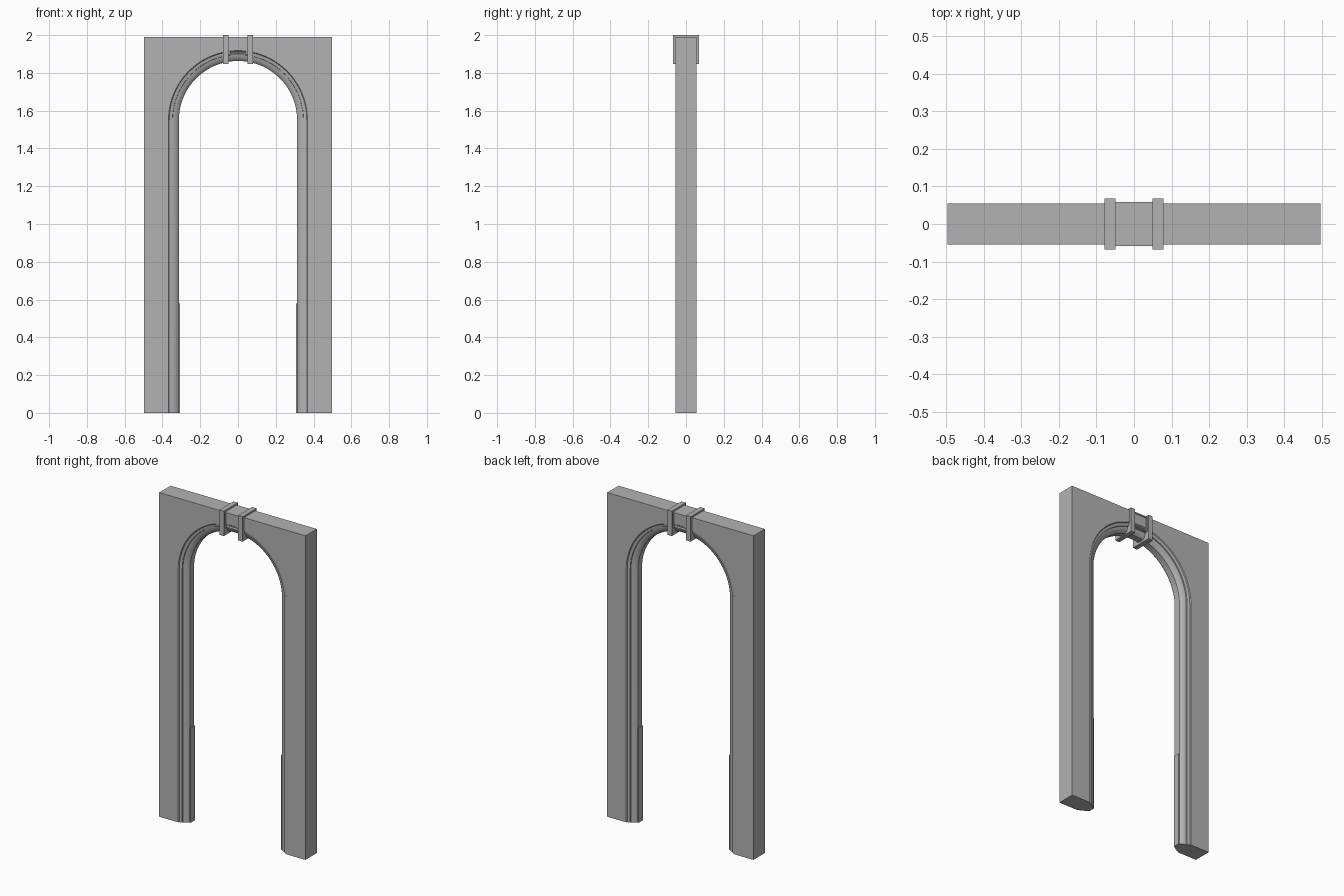
import bpy, bmesh, math

cube = bpy.data.objects.get("Cube")
if cube:
    bpy.data.objects.remove(cube, do_unlink=True)

stone = bpy.data.materials.new("grey stone")
stone.use_nodes = True
stone.diffuse_color = (0.45, 0.45, 0.45, 1)
stone.node_tree.nodes["Principled BSDF"].inputs["Base Color"].default_value = stone.diffuse_color

HALF_W, HALF_D, TOP = 0.4965, 0.055, 1.99
SPRING = 1.55          # height where the arch starts to curve
SEGMENTS = 40


def finish(name, bm):
    bmesh.ops.recalc_face_normals(bm, faces=bm.faces)
    mesh = bpy.data.meshes.new(name)
    bm.to_mesh(mesh)
    bm.free()
    mesh.materials.append(stone)
    ob = bpy.data.objects.new(name, mesh)
    bpy.context.collection.objects.link(ob)
    return ob


def box_bmesh(x0, x1, depth, z0, z1):
    bm = bmesh.new()
    bmesh.ops.create_cube(bm, size=1)
    for v in bm.verts:
        v.co = ((x0 + x1) / 2 + v.co.x * (x1 - x0), v.co.y * 2 * depth,
                (z0 + z1) / 2 + v.co.z * (z1 - z0))
    return bm


def arch_path(r):
    arc = [math.pi * i / SEGMENTS for i in range(SEGMENTS + 1)]
    return ([(r, 0)] + [(r * math.cos(a), SPRING + r * math.sin(a)) for a in arc]
            + [(-r, 0)])


# Wall with the moulded opening: (radius, depth) stations from face to middle
half = [(0.368, HALF_D), (0.364, 0.050), (0.347, 0.046), (0.346, 0.040),
        (0.334, 0.037), (0.321, 0.029), (0.313, 0.020)]
stations = [(r, -d) for r, d in half] + [(r, d) for r, d in reversed(half)]
bm = bmesh.new()
loops = [[bm.verts.new((x, y, z)) for x, z in arch_path(r)] for r, y in stations]
for a, b in zip(loops, loops[1:]):
    for i in range(len(a) - 1):
        bm.faces.new((a[i], a[i + 1], b[i + 1], b[i]))
outline = [(-HALF_W, 0), (-HALF_W, TOP), (HALF_W, TOP), (HALF_W, 0)]
front, back = [[bm.verts.new((x, y, z)) for x, z in outline] for y in (-HALF_D, HALF_D)]
bm.faces.new(loops[0] + front)
bm.faces.new(loops[-1] + back)
for i in range(3):
    bm.faces.new((front[i], front[i + 1], back[i + 1], back[i]))
bm.faces.new([l[0] for l in loops] + [back[3], front[3]])
bm.faces.new([l[-1] for l in loops] + [back[0], front[0]])
wall = finish("arched_wall", bm)
bpy.context.view_layer.objects.active = wall
wall.select_set(True)
bpy.ops.object.shade_smooth_by_angle(angle=math.radians(20))
wall.select_set(False)

# Slightly thicker lower jambs and the two straps over the crown
for side, label in ((1, "left"), (-1, "right")):
    x0, x1 = sorted((side * 0.307, side * 0.318))
    finish(label + "_lower_jamb", box_bmesh(x0, x1, 0.021, 0, 0.58))
    x0, x1 = sorted((side * 0.049, side * 0.079))
    finish(label + "_crown_strap", box_bmesh(x0, x1, 0.068, 1.847, 2.0))

# Keystone block with a recessed square panel on both faces
bm = box_bmesh(-0.05, 0.05, 0.058, 1.896, TOP)
bm.normal_update()
panels = [f for f in bm.faces if abs(f.normal.y) > 0.9]
bmesh.ops.inset_individual(bm, faces=panels, thickness=0.010)
bmesh.ops.inset_individual(bm, faces=panels, thickness=0.006, depth=-0.008)
finish("keystone_block", bm)
